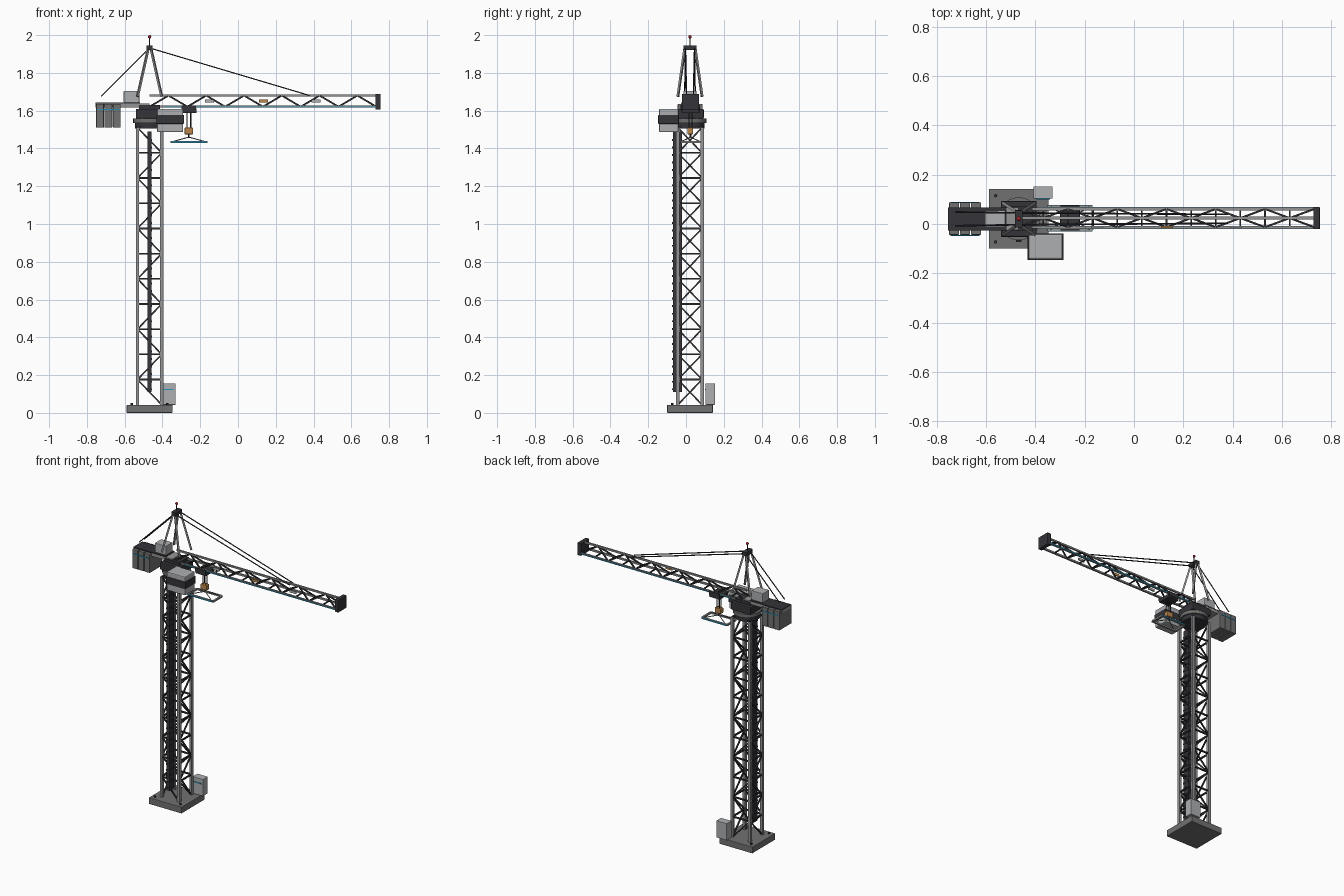
import bpy, bmesh, math
from mathutils import Vector, Matrix

if "Cube" in bpy.data.objects:
    bpy.data.objects.remove(bpy.data.objects["Cube"])

CX, CY = -0.468, 0.021   # mast axis


def mat(name, rgb):
    m = bpy.data.materials.new(name)
    m.diffuse_color = (*rgb, 1)
    m.use_nodes = True
    m.node_tree.nodes["Principled BSDF"].inputs["Base Color"].default_value = m.diffuse_color
    return m


STEEL = mat("steel grey", (0.30, 0.30, 0.30))
LIGHT = mat("light grey", (0.42, 0.43, 0.44))
CONCRETE = mat("concrete grey", (0.16, 0.165, 0.16))
DARK = mat("charcoal", (0.035, 0.033, 0.04))
BLUE = mat("accent blue", (0.02, 0.30, 0.50))
ORANGE = mat("hook orange", (0.50, 0.24, 0.07))
RED = mat("beacon red", (0.40, 0.02, 0.03))


def finish(name, bm, material, bevel=0):
    me = bpy.data.meshes.new(name)
    bm.to_mesh(me)
    bm.free()
    me.materials.append(material)
    ob = bpy.data.objects.new(name, me)
    bpy.context.collection.objects.link(ob)
    if bevel:
        b = ob.modifiers.new("bevel", 'BEVEL')
        b.width, b.segments = bevel, 2
    return ob


def add_box(bm, lo, hi):
    lo, hi = Vector(lo), Vector(hi)
    m = Matrix.Translation((lo + hi) / 2) @ Matrix.Diagonal((*(hi - lo), 1))
    return bmesh.ops.create_cube(bm, size=1, matrix=m)["verts"]


def box(name, lo, hi, material, bevel=0):
    bm = bmesh.new()
    add_box(bm, lo, hi)
    return finish(name, bm, material, bevel)


def boxes(name, pairs, material):
    bm = bmesh.new()
    for lo, hi in pairs:
        add_box(bm, lo, hi)
    return finish(name, bm, material)


def bars(name, segs, width, material, sides=4):
    """Straight bars of equal width between pairs of points."""
    bm = bmesh.new()
    r = width / 2 / math.cos(math.pi / sides)
    for a, b in segs:
        a, b = Vector(a), Vector(b)
        d = b - a
        m = (Matrix.Translation((a + b) / 2) @ d.to_track_quat('Z', 'Y').to_matrix().to_4x4()
             @ Matrix.Rotation(math.pi / sides, 4, 'Z'))
        bmesh.ops.create_cone(bm, cap_ends=True, segments=sides, radius1=r, radius2=r,
                              depth=d.length, matrix=m)
    return finish(name, bm, material)


def disc(name, r, z0, z1, material, x=CX, y=CY, n=32):
    bm = bmesh.new()
    bmesh.ops.create_cone(bm, cap_ends=True, segments=n, radius1=r, radius2=r, depth=z1 - z0,
                          matrix=Matrix.Translation((x, y, (z0 + z1) / 2)))
    ob = finish(name, bm, material)
    bpy.context.view_layer.objects.active = ob
    ob.select_set(True)
    bpy.ops.object.shade_smooth_by_angle()
    ob.select_set(False)
    return ob


# --- foundation ---
box("foundation", (CX - .121, CY - .121, 0), (CX + .121, CY + .121, .043), CONCRETE, .003)
for i, (sx, sy) in enumerate([(1, 1), (1, -1), (-1, 1), (-1, -1)]):
    disc(f"anchor_bolt_{i}", .007, .04, .052, DARK, CX + sx * .094, CY + sy * .094, 8)

# --- lattice mast ---
H, Z0, Z1, BAYS = .064, .043, 1.51, 11
corners = [(CX - H, CY - H), (CX + H, CY - H), (CX + H, CY + H), (CX - H, CY + H)]
boxes("mast_legs", [((x - .009, y - .009, Z0), (x + .009, y + .009, Z1)) for x, y in corners], STEEL)
step = (Z1 - Z0) / BAYS
rails, diagonals = [], []
for k in range(BAYS):
    z, zt = Z0 + k * step, Z0 + (k + 1) * step
    for i in range(4):
        p, q = corners[i], corners[(i + 1) % 4]
        if i in (1, 2):
            p, q = q, p
        rails.append(((*p, zt), (*q, zt)))
        if (k + (i == 1)) % 2:
            p, q = q, p
        diagonals.append(((*p, zt), (*q, z)))
bars("mast_rails", rails, .009, DARK)
bars("mast_diagonals", diagonals, .008, DARK)

# --- cable track on the mast front ---
box("cable_track", (CX - .010, -.070, .11), (CX + .010, -.022, 1.49), DARK)
boxes("cable_track_ribs", [((CX - .012, -.073, .12 + i * .04), (CX + .012, -.020, .13 + i * .04))
                           for i in range(34)], DARK)

# --- power cabinet ---
box("power_cabinet", (-.408, .103, .043), (-.33, .153, .155), LIGHT, .002)
box("cabinet_stripe", (-.396, .100, .120), (-.342, .1035, .126), BLUE)

# --- slewing unit ---
disc("slewing_base", .078, 1.505, 1.535, DARK)
disc("slewing_ring", .087, 1.535, 1.558, CONCRETE)
box("turntable", (CX - .073, CY - .073, 1.558), (CX + .073, CY + .073, 1.61), DARK, .006)
box("tower_plinth", (CX - .055, CY - .05, 1.61), (CX + .055, CY + .05, 1.63), DARK)

# --- operator cab ---
box("cab", (-.428, -.143, 1.486), (-.29, -.04, 1.61), LIGHT, .006)
box("cab_window_band", (-.432, -.147, 1.53), (-.286, -.038, 1.578), DARK, .003)

# --- counter jib ---
box("counter_jib_frame", (-.755, CY - .046, 1.617), (CX, CY + .046, 1.637), STEEL)
box("counter_jib_deck", (-.755, CY - .047, 1.637), (CX - .05, CY + .047, 1.643), DARK)
for i in range(3):
    x = -.751 + i * .0445
    box(f"counterweight_{i}", (x, CY - .065, 1.51), (x + .041, CY + .067, 1.636), CONCRETE, .003)
for s in (-1, 1):
    y = CY + s * .067
    box("counterweight_stripe", (-.745, y - .002, 1.604), (-.627, y + .002, 1.610), BLUE)
box("winch_house", (-.605, CY - .034, 1.643), (-.522, CY + .034, 1.705), LIGHT, .003)

# --- apex frame ---
AZ = 1.932
box("apex_block", (CX - .016, CY - .035, 1.921), (CX + .016, CY + .035, 1.946), DARK, .002)
bars("apex_legs", [((CX + sx * .008, CY + sy * .028, 1.925), (CX + sx * .064, CY + sy * .064, 1.675))
                   for sx in (-1, 1) for sy in (-1, 1)], .011, STEEL)
bars("beacon_pole", [((CX, CY, 1.945), (CX, CY, 1.985))], .006, DARK, 8)
bm = bmesh.new()
bmesh.ops.create_uvsphere(bm, u_segments=12, v_segments=8, radius=.009,
                          matrix=Matrix.Translation((CX, CY, 1.991)))
finish("beacon", bm, RED)
bars("pendant_lines", [((CX, CY + s * .024, AZ), p) for s in (-1, 1)
                       for p in ((.38, CY + s * .018, 1.68), (-.725, CY + s * .028, 1.675))],
     .006, DARK, 6)

# --- main jib, triangular truss ---
JY, W, ZB, ZT, XE = .024, .037, 1.621, 1.68, .732
bars("jib_top_chord", [((CX, JY, ZT), (XE, JY, ZT))], .011, STEEL)
bars("jib_bottom_chords", [((CX, JY + s * W, ZB), (XE, JY + s * W, ZB)) for s in (-1, 1)], .011, STEEL)
web, ties = [], []
for k in range(6):
    x = CX + .2 * k
    top = (x + .1, JY, ZT)
    for s in (-1, 1):
        web += [((x, JY + s * W, ZB), top), (top, (x + .2, JY + s * W, ZB))]
    for xx in (x, x + .1):
        ties.append(((xx, JY - W, ZB), (xx, JY + W, ZB)))
bars("jib_web", web, .008, DARK)
bars("jib_ties", ties, .007, DARK)
for s in (-1, 1):
    y = JY + s * (W + .006)
    box("jib_light_strip", (-.39, y - .0015, 1.616), (XE, y + .0015, 1.622), BLUE)
box("jib_end_plate", (.728, JY - .045, 1.605), (.755, JY + .045, 1.688), DARK, .003)
for i, (x, m) in enumerate([(-.151, LIGHT), (.134, ORANGE), (.414, LIGHT)]):
    box(f"jib_sign_{i}", (x - .024, JY - W - .003, 1.643), (x + .024, JY - W + .004, 1.659), m)

# --- trolley and hook ---
TX = -.26
box("trolley", (TX - .04, JY - .047, 1.588), (TX + .04, JY + .047, 1.612), DARK, .003)
boxes("trolley_cheeks", [((TX - .038, JY + s * .047 - .004, 1.60), (TX + .038, JY + s * .047 + .004, 1.628))
                         for s in (-1, 1)], DARK)
bars("hoist_ropes", [((TX + sx * .01, JY + sy * .007, 1.59), (TX + sx * .01, JY + sy * .007, 1.505))
                     for sx in (-1, 1) for sy in (-1, 1)], .005, DARK, 6)
box("hook_block", (TX - .023, JY - .016, 1.475), (TX + .023, JY + .014, 1.51), ORANGE, .004)
bars("hook_stem", [((TX, JY, 1.478), (TX, JY, 1.455))], .009, DARK, 8)

# --- lifting frame ---
FX, FY, FZ = .092, .046, 1.434
bars("lifting_slings", [((TX, JY, 1.46), (TX + sx * .08, JY + sy * FY, FZ + .004))
                        for sx in (-1, 1) for sy in (-1, 1)], .005, STEEL, 6)
bars("frame_long_beams", [((TX - FX, JY + s * FY, FZ), (TX + FX, JY + s * FY, FZ)) for s in (-1, 1)], .011, STEEL)
bars("frame_cross_beams", [((TX + s * FX, JY - FY, FZ), (TX + s * FX, JY + FY, FZ)) for s in (-1, 1)], .011, STEEL)
for s in (-1, 1):
    y = JY + s * (FY + .006)
    box("frame_light_strip", (TX - FX, y - .0015, FZ - .004), (TX + FX, y + .0015, FZ + .004), BLUE)
